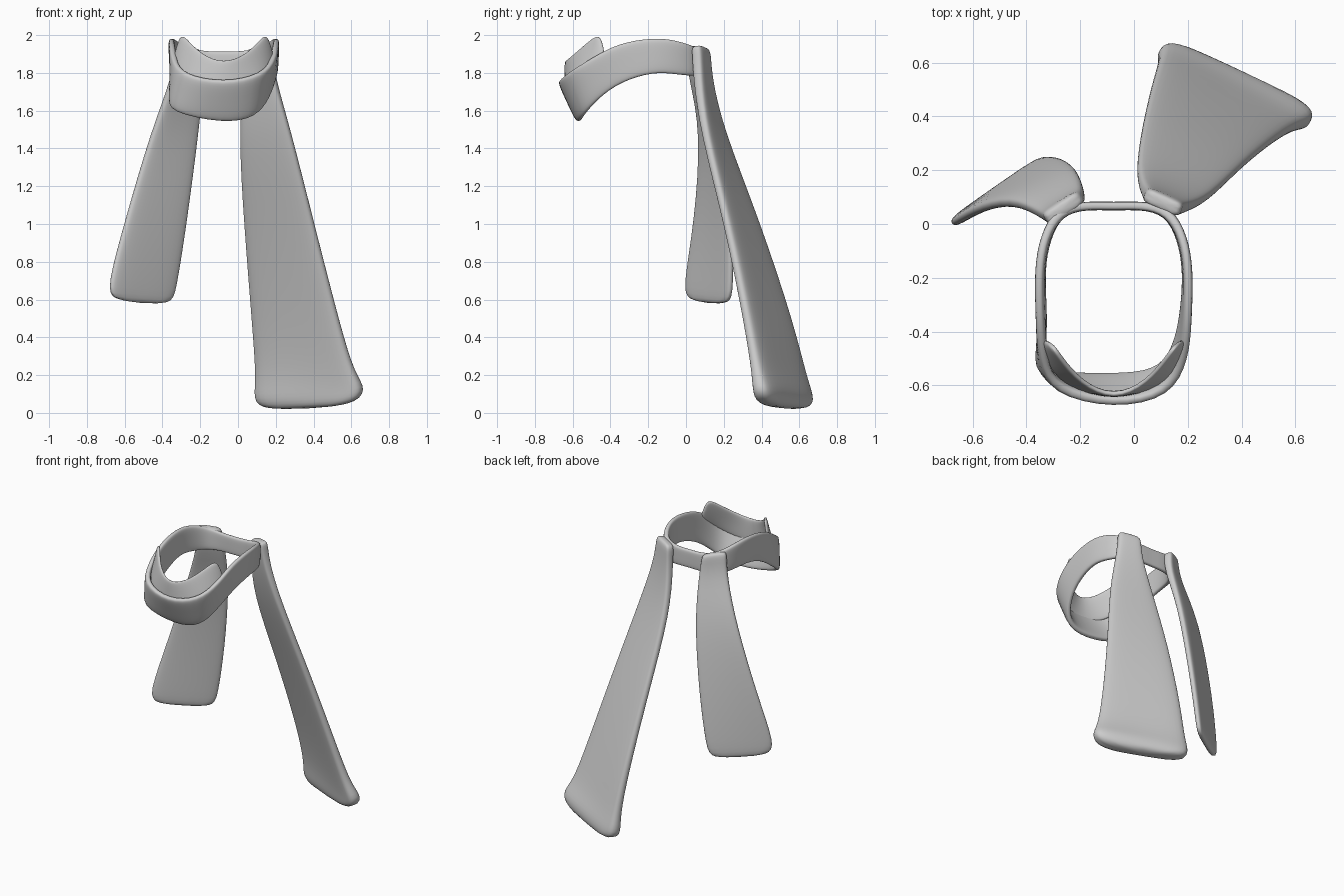
import bpy, bmesh
from mathutils import Vector

# rounded flat cross-section: (across width, across thickness)
SECTION = [(-1, -.5), (-1, .5), (-.86, 1), (0, 1), (.86, 1),
           (1, .5), (1, -.5), (.86, -1), (0, -1), (-.86, -1)]
MID_X = -0.075


def strap(name, stations, closed=False, grow=0.008):
    """Loft a soft fabric strap; each station is (edge A, edge B, half thickness)."""
    st = [(Vector(a), Vector(b), t) for a, b, t in stations]
    n = len(st)
    mids = [(a + b) / 2 for a, b, t in st]
    bm = bmesh.new()
    rings = []
    for i, (a, b, t) in enumerate(st):
        if closed:
            tangent = mids[(i + 1) % n] - mids[i - 1]
        else:
            tangent = mids[min(i + 1, n - 1)] - mids[max(i - 1, 0)]
        half = (b - a) / 2
        normal = half.cross(tangent).normalized()
        half += half.normalized() * grow
        rings.append([bm.verts.new(mids[i] + half * u + normal * t * v) for u, v in SECTION])
    m = len(SECTION)
    for i in range(n if closed else n - 1):
        r, s = rings[i], rings[(i + 1) % n]
        for j in range(m):
            k = (j + 1) % m
            bm.faces.new((r[j], r[k], s[k], s[j]))
    if not closed:
        bm.faces.new(rings[0])
        bm.faces.new(rings[-1])
    bmesh.ops.recalc_face_normals(bm, faces=bm.faces)
    me = bpy.data.meshes.new(name)
    bm.to_mesh(me)
    bm.free()
    for p in me.polygons:
        p.use_smooth = True
    ob = bpy.data.objects.new(name, me)
    bpy.context.collection.objects.link(ob)
    mod = ob.modifiers.new("smooth", 'SUBSURF')
    mod.levels = mod.render_levels = 2
    return ob


def flip(station):
    a, b, t = station
    return ((2 * MID_X - a[0],) + a[1:], (2 * MID_X - b[0],) + b[1:], t)


# neck band: top edge, bottom edge; right half mirrored, then the left front pulled out
back = ((MID_X, .065, 1.905), (MID_X, .065, 1.795), .016)
front = ((MID_X, -.675, 1.74), (MID_X, -.57, 1.54), .022)
right = [
    ((.03, .07, 1.905), (.03, .07, 1.795), .016),
    ((.13, .05, 1.93), (.13, .05, 1.79), .022),
    ((.185, -.05, 1.965), (.175, -.05, 1.80), .018),
    ((.205, -.17, 1.98), (.2, -.17, 1.815), .018),
    ((.2, -.36, 1.95), (.185, -.35, 1.76), .018),
    ((.19, -.5, 1.87), (.155, -.47, 1.67), .02),
    ((.13, -.635, 1.785), (.09, -.555, 1.57), .022),
]
left = [flip(s) for s in right]
left[5] = ((-.34, -.5, 1.87), (-.35, -.47, 1.67), .02)
left[6] = ((-.3, -.62, 1.785), (-.365, -.565, 1.6), .024)
strap("neck_band", [back] + right + [front] + left[::-1], closed=True)

# inner fold rising to two points at the front
fold = [
    ((.155, -.45, 1.995), (.19, -.42, 1.88), .012),
    ((.13, -.49, 1.98), (.175, -.49, 1.83), .012),
    ((.05, -.59, 1.89), (.12, -.595, 1.75), .012),
]
fold_mid = ((MID_X, -.652, 1.84), (MID_X, -.65, 1.68), .012)
strap("inner_fold", fold + [fold_mid] + [flip(s) for s in fold[::-1]])

# long tail with its knot at the top and a padded hem
strap("long_tail", [
    ((.055, .1, 1.93), (.165, .05, 1.95), .025),
    ((.045, .11, 1.90), (.17, .055, 1.92), .032),
    ((.045, .115, 1.78), (.185, .06, 1.78), .03),
    ((.01, .18, 1.5), (.27, .09, 1.5), .028),
    ((.04, .38, 1.0), (.395, .22, 1.0), .03),
    ((.085, .56, .45), (.535, .33, .45), .036),
    ((.105, .62, .18), (.61, .37, .2), .042),
    ((.09, .645, .08), (.675, .385, .12), .062),
    ((.14, .645, .01), (.6, .41, .03), .05),
])

# short tail with its knot
strap("short_tail", [
    ((-.315, .02, 1.95), (-.21, .09, 1.93), .025),
    ((-.325, .02, 1.92), (-.2, .1, 1.9), .032),
    ((-.335, .03, 1.78), (-.19, .11, 1.78), .028),
    ((-.45, .095, 1.5), (-.215, .2, 1.5), .024),
    ((-.595, .055, 1.0), (-.28, .24, 1.0), .024),
    ((-.685, -.005, .67), (-.335, .24, .65), .024),
    ((-.66, .015, .59), (-.36, .225, .565), .02),
])
